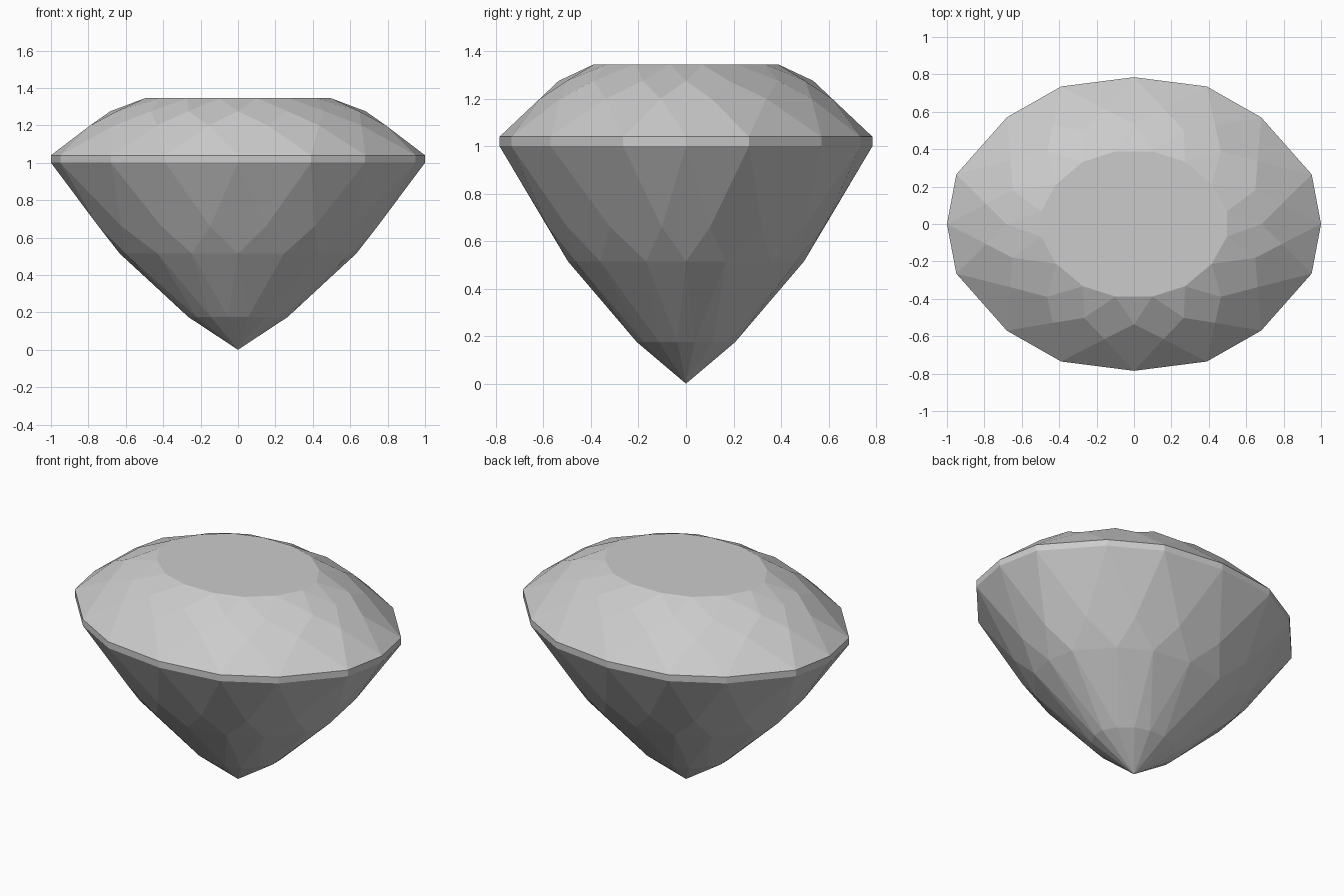
import bpy
import bmesh

cube = bpy.data.objects.get("Cube")
if cube:
    bpy.data.objects.remove(cube, do_unlink=True)

stone = bpy.data.materials.new("grey stone")
stone.use_nodes = True
GREY = (0.6, 0.6, 0.6, 1)
stone.diffuse_color = GREY
stone.node_tree.nodes["Principled BSDF"].inputs["Base Color"].default_value = GREY

# Oval outline: one quadrant mirrored into a full ring of 16 corners
quadrant = [(1, 0), (0.95, 0.265), (0.68, 0.57), (0.39, 0.735), (0, 0.785)]
half = quadrant + [(-x, y) for x, y in quadrant[-2::-1]]
outline = half + [(x, -y) for x, y in half[-2:0:-1]]
N = len(outline)
middles = [((a[0] + b[0]) / 2, (a[1] + b[1]) / 2)
           for a, b in zip(outline, outline[1:] + outline[:1])]

bm = bmesh.new()


def ring(points, scale, z):
    return [bm.verts.new((x * scale, y * scale, z)) for x, y in points]


# Rings on the corners alternate with rings on the middles of the sides
table = ring(middles, 0.51, 1.345)
star = ring(outline, 0.683, 1.275)
crown = ring(middles, 0.81, 1.2)
girdle_top = ring(outline, 1, 1.04)
girdle_low = ring(outline, 1, 1.0)
pavilion = ring(middles, 0.765, 0.66)
lower = ring(outline, 0.633, 0.515)
tip_ring = ring(middles, 0.272, 0.175)
tip = bm.verts.new((0, 0, 0))

bm.faces.new(table)
for i in range(N):
    j, p = (i + 1) % N, i - 1
    facets = [
        # crown
        (table[p], star[i], table[i]),
        (table[i], star[i], crown[i], star[j]),
        (star[i], crown[p], girdle_top[i], crown[i]),
        (crown[i], girdle_top[i], girdle_top[j]),
        # girdle band
        (girdle_top[i], girdle_low[i], girdle_low[j], girdle_top[j]),
        # pavilion
        (girdle_low[i], pavilion[i], girdle_low[j]),
        (girdle_low[i], pavilion[p], lower[i], pavilion[i]),
        (pavilion[i], lower[i], lower[j]),
        (lower[i], tip_ring[i], lower[j]),
        (lower[i], tip_ring[p], tip_ring[i]),
        (tip_ring[i], tip, tip_ring[j]),
    ]
    for facet in facets:
        bm.faces.new(facet)

bmesh.ops.recalc_face_normals(bm, faces=bm.faces[:])
mesh = bpy.data.meshes.new("cut_gem")
bm.to_mesh(mesh)
bm.free()
mesh.materials.append(stone)
gem = bpy.data.objects.new("cut_gem", mesh)
bpy.context.collection.objects.link(gem)
